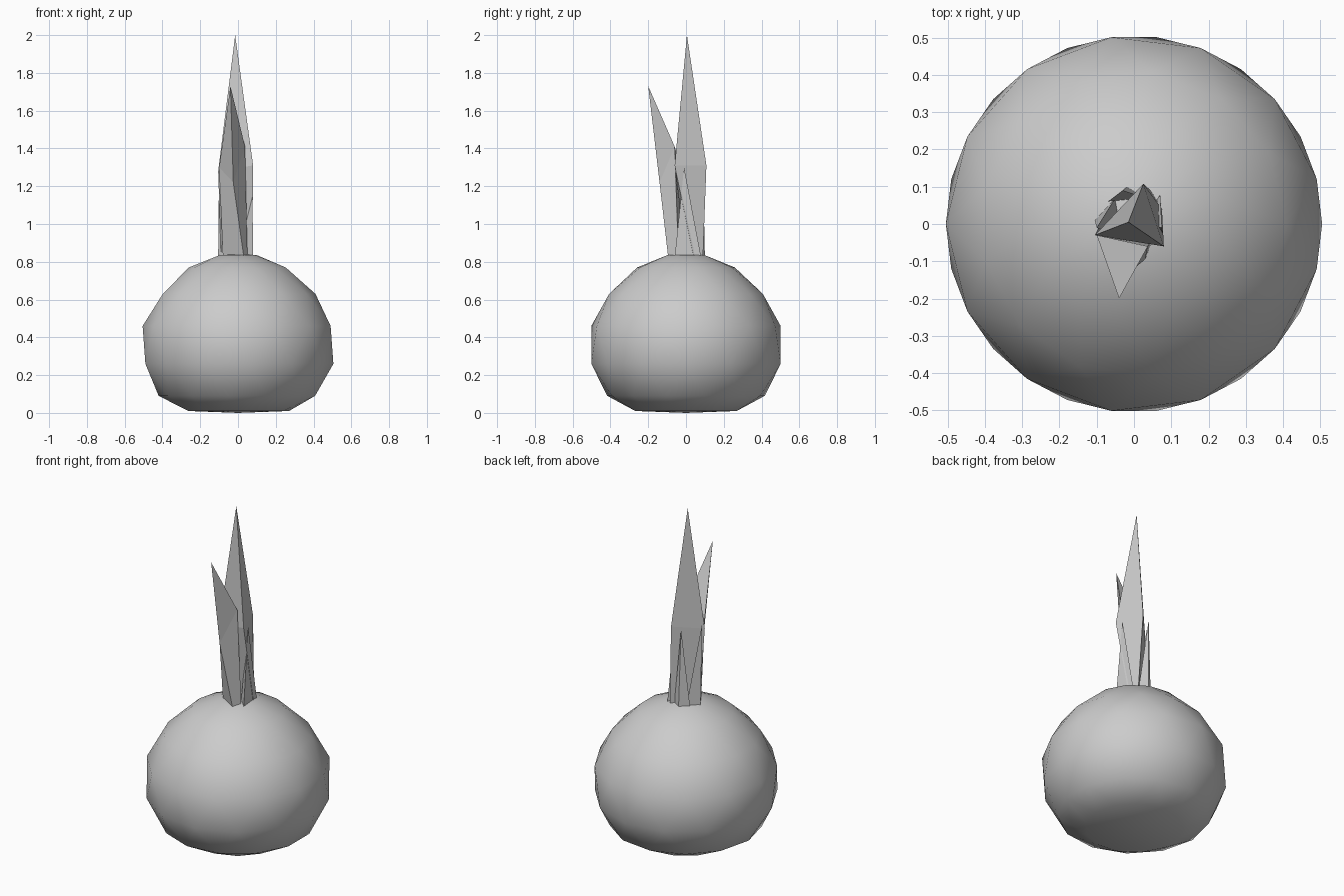
import bpy, bmesh, math
from mathutils import Vector

old = bpy.data.objects.get("Cube")
if old:
    bpy.data.objects.remove(old, do_unlink=True)

grey = bpy.data.materials.new("plain grey")
grey.use_nodes = True
grey.diffuse_color = (0.6, 0.6, 0.6, 1)
grey.node_tree.nodes["Principled BSDF"].inputs["Base Color"].default_value = (0.6, 0.6, 0.6, 1)


def finish(bm, name, smooth):
    bmesh.ops.recalc_face_normals(bm, faces=bm.faces[:])
    mesh = bpy.data.meshes.new(name)
    for f in bm.faces:
        f.smooth = smooth
    bm.to_mesh(mesh)
    bm.free()
    mesh.materials.append(grey)
    obj = bpy.data.objects.new(name, mesh)
    bpy.context.collection.objects.link(obj)
    return obj


def build_bulb():
    """Squat faceted bulb: staggered rings joined by triangles."""
    profile = [(0.27, 0.01), (0.42, 0.09), (0.505, 0.26), (0.505, 0.46),
               (0.41, 0.63), (0.26, 0.77), (0.1, 0.835)]
    n = 13
    bm = bmesh.new()
    rings = []
    for i, (r, z) in enumerate(profile):
        ring = []
        for k in range(n):
            a = math.tau * (k + 0.5 * (i % 2)) / n
            ring.append(bm.verts.new((r * math.cos(a), r * math.sin(a), z)))
        rings.append(ring)
    for i in range(len(rings) - 1):
        lo, hi = rings[i], rings[i + 1]
        s = i % 2
        for k in range(n):
            j = (k + 1) % n
            if s == 0:
                bm.faces.new((lo[k], lo[j], hi[k]))
                bm.faces.new((lo[j], hi[j], hi[k]))
            else:
                bm.faces.new((lo[k], lo[j], hi[j]))
                bm.faces.new((lo[k], hi[j], hi[k]))
    # Caps
    for ring, z in ((rings[0], 0.0), (rings[-1], 0.843)):
        c = bm.verts.new((0, 0, z))
        for k in range(n):
            bm.faces.new((ring[k], ring[(k + 1) % n], c))
    finish(bm, "bulb", True)


def build_leaf(name, base, middle, tip):
    """Three-sided spike: base triangle, middle triangle, tip."""
    bm = bmesh.new()
    lo = [bm.verts.new(p) for p in base]
    mid = [bm.verts.new(p) for p in middle]
    top = bm.verts.new(tip)
    for k in range(3):
        j = (k + 1) % 3
        bm.faces.new((lo[k], lo[j], mid[j], mid[k]))
        bm.faces.new((mid[k], mid[j], top))
    bm.faces.new(lo[::-1])
    finish(bm, name, False)


def build_shoot(name, base, tip):
    """Short shoot that narrows early towards a thin tip."""
    t = Vector(tip)
    ring = [Vector((x, y, 0.825)) for x, y in base]
    middle = [p.lerp(t, 0.4) for p in ring]
    build_leaf(name, ring, middle, t)


build_bulb()
build_leaf("tall_leaf",
           [(-0.09, 0.0, 0.83), (0.075, 0.04, 0.83), (0.045, 0.09, 0.83)],
           [(-0.105, -0.03, 1.28), (0.08, -0.06, 1.31), (0.025, 0.108, 1.31)],
           (-0.015, 0.005, 2.0))
build_leaf("leaning_leaf",
           [(-0.08, -0.03, 0.83), (0.03, -0.095, 0.83), (0.05, -0.04, 0.83)],
           [(-0.1, -0.03, 1.3), (-0.025, -0.14, 1.22), (0.037, -0.06, 1.41)],
           (-0.04, -0.2, 1.73))
build_shoot("right_shoot", [(-0.105, 0.01), (-0.03, -0.04), (-0.05, 0.07)], (-0.1, -0.01, 1.31))
build_shoot("left_shoot", [(0.08, -0.06), (0.07, 0.08), (0.02, 0.0)], (0.075, -0.01, 1.3))
build_shoot("back_shoot", [(-0.07, 0.06), (0.03, 0.07), (-0.02, 0.1)], (-0.03, 0.09, 1.3))
